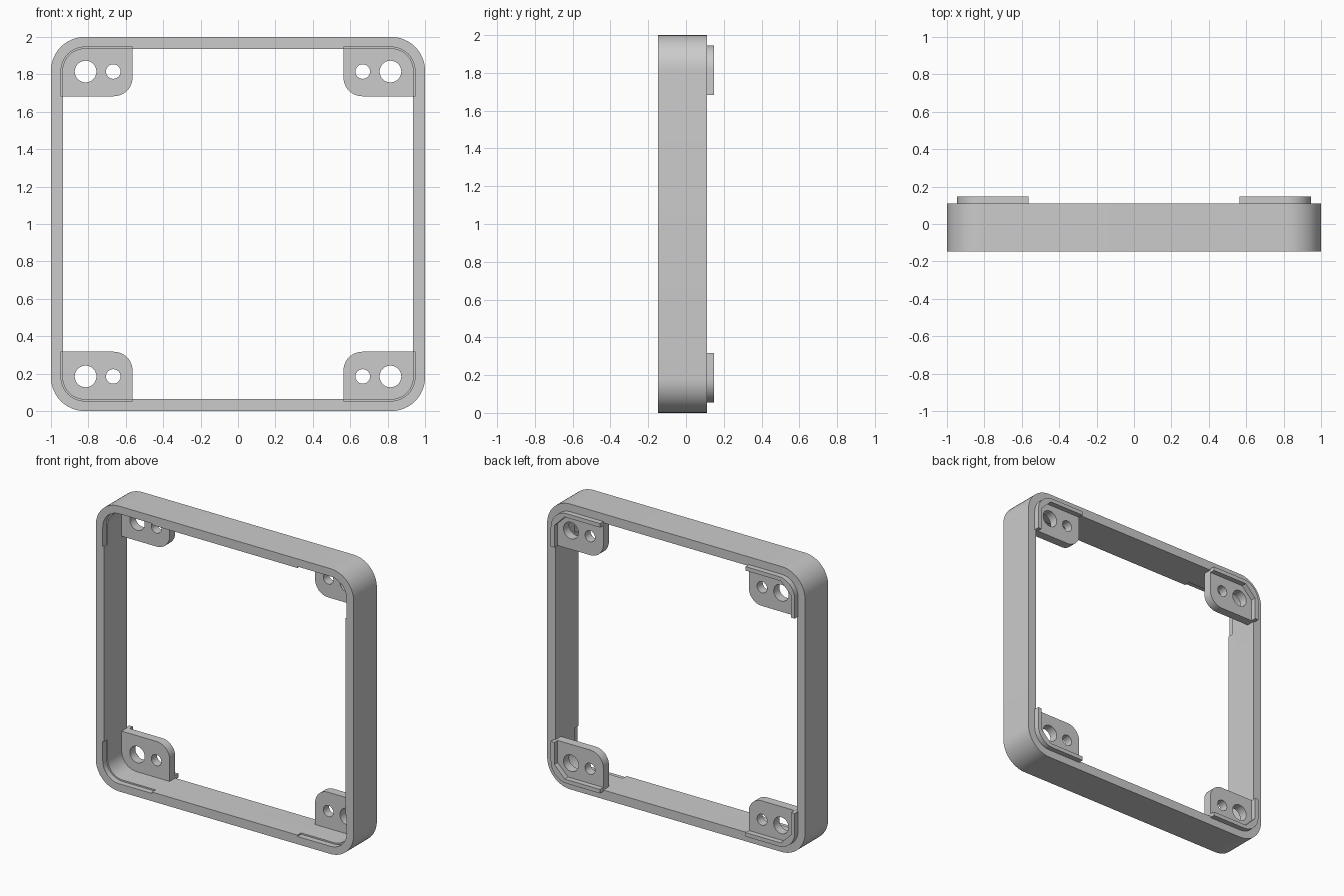
import bpy, bmesh, math

if "Cube" in bpy.data.objects:
    bpy.data.objects.remove(bpy.data.objects["Cube"])

grey = bpy.data.materials.new("plain_grey")
grey.diffuse_color = (0.6, 0.6, 0.6, 1)
grey.use_nodes = True
grey.node_tree.nodes["Principled BSDF"].inputs["Base Color"].default_value = grey.diffuse_color

WALL, LIP = 0.936, 0.946          # half-widths of inner wall and of lip/groove
TAB_U, TAB_V = 0.564, 0.683       # inner limits of a corner tab
FRONT, BACK, TIP = -0.147, 0.11, 0.147


def arc(cx, cy, r, a0, a1, n=12):
    return [(cx + r * math.cos(math.radians(a0 + (a1 - a0) * i / n)),
             cy + r * math.sin(math.radians(a0 + (a1 - a0) * i / n))) for i in range(n + 1)]


def rounded_square(h, r):
    c = h - r
    return (arc(c, c, r, 0, 90) + arc(-c, c, r, 90, 180)
            + arc(-c, -c, r, 180, 270) + arc(c, -c, r, 270, 360))


def plate(name, loops, y0, y1, sx=1, sz=1):
    """Extrude x/z outlines (first outer, then holes) from y0 to y1."""
    cu = bpy.data.curves.new(name, 'CURVE')
    cu.dimensions, cu.fill_mode = '2D', 'BOTH'
    cu.extrude = (y1 - y0) / 2
    for pts in loops:
        sp = cu.splines.new('POLY')
        sp.points.add(len(pts) - 1)
        for p, (u, v) in zip(sp.points, pts):
            p.co = (u * sx, v * sz, 0, 1)
        sp.use_cyclic_u = True
    tmp = bpy.data.objects.new(name + "_tmp", cu)
    bpy.context.collection.objects.link(tmp)
    dg = bpy.context.evaluated_depsgraph_get()
    me = bpy.data.meshes.new_from_object(tmp.evaluated_get(dg))
    bpy.data.objects.remove(tmp)
    bm = bmesh.new()
    bm.from_mesh(me)
    bmesh.ops.remove_doubles(bm, verts=bm.verts, dist=1e-5)
    for v in bm.verts:
        x, y, z = v.co
        v.co = (x, (y0 + y1) / 2 - z, y + 1)
    bmesh.ops.recalc_face_normals(bm, faces=bm.faces)
    bm.to_mesh(me)
    bm.free()
    me.materials.clear()
    me.materials.append(grey)
    ob = bpy.data.objects.new(name, me)
    bpy.context.collection.objects.link(ob)
    return ob


# Main square frame
frame = plate("frame", [rounded_square(1, 0.18), rounded_square(WALL, 0.116)], FRONT, BACK)
parts = [frame]
cutters = []

# Outlines of one corner, mirrored to all four
lip_arc = arc(LIP - 0.126, LIP - 0.126, 0.126, 0, 90)
tab_out = ([(WALL, TAB_V)] + arc(WALL - 0.116, WALL - 0.116, 0.116, 0, 90) + [(TAB_U, WALL)]
           + arc(TAB_U + 0.1, TAB_V + 0.1, 0.1, 180, 270))
big_hole = arc(0.815, 0.815, 0.058, 0, 360, 32)[:-1]
small_hole = arc(0.667, 0.815, 0.039, 0, 360, 24)[:-1]
inn = LIP - 0.028
ridge_out = ([(LIP, TAB_V)] + lip_arc
             + [(TAB_U, LIP), (TAB_U, inn), (inn - 0.08, inn), (inn, inn - 0.08), (inn, TAB_V)])
groove_out = [(LIP, TAB_V)] + lip_arc + [(TAB_U, LIP), (TAB_U, TAB_V)]

for sx, side in ((-1, "left"), (1, "right")):
    for sz, level in ((-1, "lower"), (1, "upper")):
        tag = f"{level}_{side}"
        # Mounting tab with two holes
        parts.append(plate(f"tab_{tag}", [tab_out, big_hole, small_hole], 0.048, BACK, sx, sz))
        # Locating ridge behind the tab
        parts.append(plate(f"ridge_{tag}", [ridge_out], BACK, TIP, sx, sz))
        # Matching shallow groove in the front rim
        cut = plate(f"groove_cutter_{tag}", [groove_out], FRONT - 0.05, FRONT + 0.04, sx, sz)
        cut.hide_render = True
        mod = frame.modifiers.new("groove", 'BOOLEAN')
        mod.operation, mod.solver, mod.object = 'DIFFERENCE', 'EXACT', cut
        cutters.append(cut)

# Bake the grooves and drop the cutters
dg = bpy.context.evaluated_depsgraph_get()
baked = bpy.data.meshes.new_from_object(frame.evaluated_get(dg))
frame.modifiers.clear()
frame.data = baked
for c in cutters:
    bpy.data.objects.remove(c)

# Smooth rounded corners, keep sharp edges
bpy.ops.object.select_all(action='DESELECT')
for ob in parts:
    ob.select_set(True)
bpy.context.view_layer.objects.active = frame
bpy.ops.object.shade_smooth_by_angle(angle=math.radians(30))
